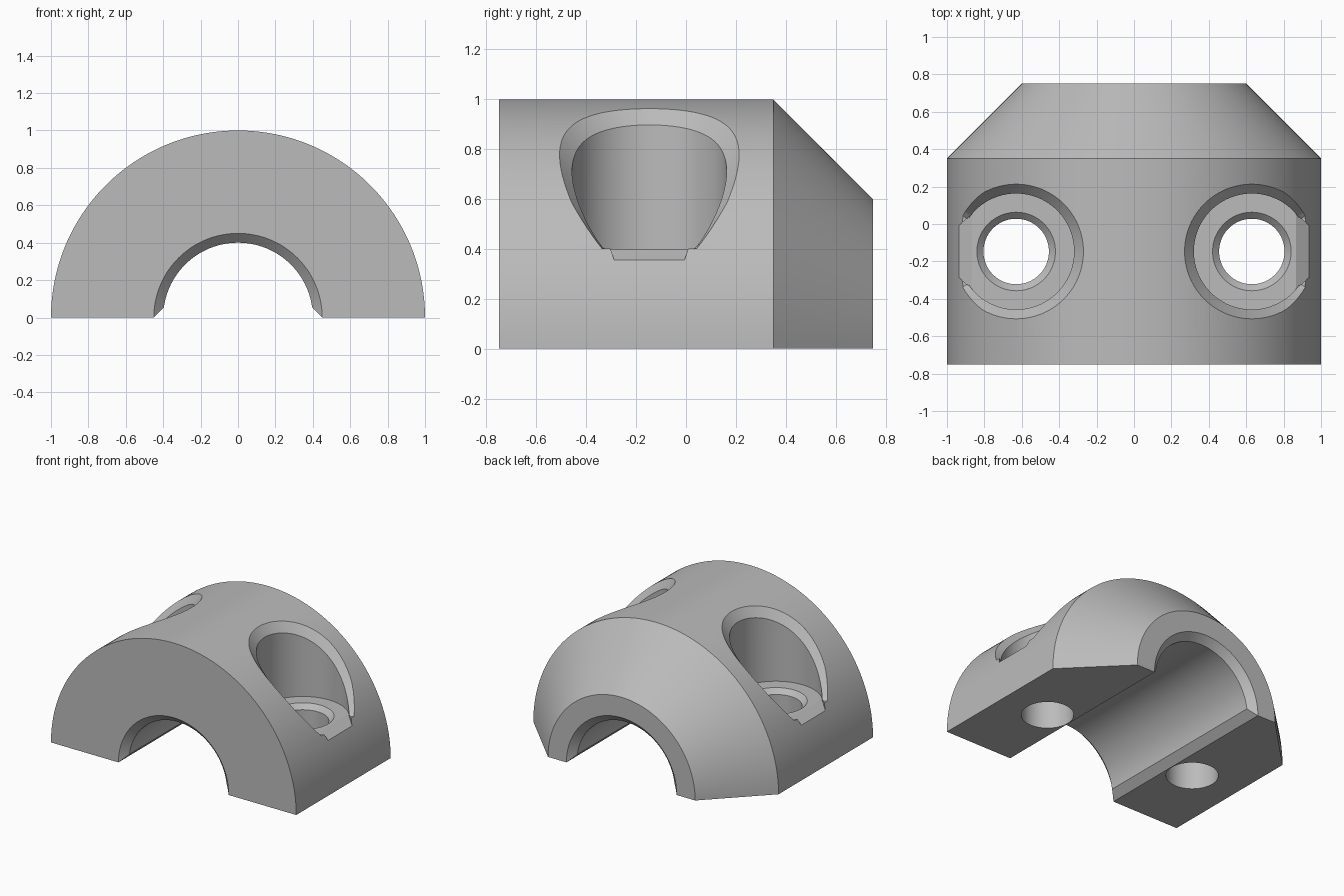
import bpy, bmesh
from math import sin, cos, pi, sqrt, radians

if "Cube" in bpy.data.objects:
    bpy.data.objects.remove(bpy.data.objects["Cube"])

HOLE_X, HOLE_Y, FLOOR = 0.63, -0.147, 0.40
BORE_R, SEAT_R, RIM_R, CH = 0.40, 0.31, 0.36, 0.05
STEPS = 96

metal = bpy.data.materials.new("grey metal")
metal.use_nodes = True
GREY = (0.5, 0.5, 0.5, 1)
metal.diffuse_color = GREY
metal.node_tree.nodes["Principled BSDF"].inputs["Base Color"].default_value = GREY


def loft(name, rings, closed=False):
    """Skin a row of rings; cap both ends unless the row closes on itself."""
    bm = bmesh.new()
    rows = [[bm.verts.new(p) for p in ring] for ring in rings]
    n = len(rows[0])
    for a, b in zip(rows, rows[1:]):
        for i in range(n):
            j = (i + 1) % n
            bm.faces.new((a[i], a[j], b[j], b[i]))
    bm.faces.new(rows[0])
    bm.faces.new(rows[-1])
    bmesh.ops.recalc_face_normals(bm, faces=bm.faces)
    mesh = bpy.data.meshes.new(name)
    bm.to_mesh(mesh)
    bm.free()
    mesh.materials.append(metal)
    obj = bpy.data.objects.new(name, mesh)
    bpy.context.collection.objects.link(obj)
    return obj


def circle(x, r, z):
    return [(x + r * cos(2 * pi * i / STEPS), HOLE_Y + r * sin(2 * pi * i / STEPS), z)
            for i in range(STEPS)]


def cut(body, cutter):
    cutter.hide_render = True
    mod = body.modifiers.new("cut", "BOOLEAN")
    mod.operation, mod.solver, mod.object = "DIFFERENCE", "EXACT", cutter
    bpy.context.view_layer.objects.active = body
    bpy.ops.object.modifier_apply(modifier=mod.name)
    bpy.data.objects.remove(cutter)


def surface(x):
    return sqrt(max(0.0, 1 - x * x))


# Half collar: section swept half a turn about the y axis
R = BORE_R
section = [(R + CH, -0.75), (1, -0.75), (1, 0.35), (0.6, 0.75),
           (R + CH, 0.75), (R, 0.75 - CH), (R, CH - 0.75)]
sweep = [pi * i / STEPS for i in range(STEPS + 1)]
collar = loft("half_collar", [[(r * cos(a), y, r * sin(a)) for r, y in section] for a in sweep])

# Bevel along the two lower bore edges
bevel = [(-0.47, -0.02), (0.47, -0.02), (0.37, 0.08), (-0.37, 0.08)]
cut(collar, loft("bore_edge_cutter", [[(x, y, z) for x, z in bevel] for y in (-1, 1)]))

for side in (1, -1):
    # Counterbore with a rim bevel that follows the round outer surface
    base, seat, rim, top = [], [], [], []
    for i in range(STEPS):
        a = 2 * pi * i / STEPS
        c, s = cos(a), sin(a)
        x = HOLE_X + SEAT_R * c
        h = surface(x)
        drop = CH * sqrt(1 + (x / h * s) ** 2)
        rr = RIM_R - 0.02 * max(0, c - 0.5) / 0.4
        xr = HOLE_X + rr * c
        z1 = max(FLOOR + 0.001, h - drop)
        z2 = max(z1 + 0.001, surface(xr))
        base.append((side * x, HOLE_Y + SEAT_R * s, FLOOR))
        seat.append((side * x, HOLE_Y + SEAT_R * s, z1))
        rim.append((side * xr, HOLE_Y + rr * s, z2))
        top.append((side * xr, HOLE_Y + rr * s, 1.2))
    cut(collar, loft("counterbore_cutter", [base, seat, rim, top]))

    # Sloped lip where the counterbore floor runs out of the side
    lip = []
    for x, half, z in ((0.865, 0.2, FLOOR), (1.005, 0.08, 0.31)):
        lip.append([(side * x, HOLE_Y + half, z), (side * x, HOLE_Y - half, z),
                    (side * x, HOLE_Y - half, FLOOR + 0.005),
                    (side * x, HOLE_Y + half, FLOOR + 0.005)])
    cut(collar, loft("lip_cutter", lip))

    # Screw hole with a countersunk upper edge
    stack = ((0.175, -0.1), (0.175, 0.365), (0.21, FLOOR), (0.21, FLOOR + 0.05))
    cut(collar, loft("screw_hole_cutter", [circle(side * HOLE_X, r, z) for r, z in stack]))

# Smooth curved walls, crisp machined edges
bpy.ops.object.select_all(action="DESELECT")
collar.select_set(True)
bpy.context.view_layer.objects.active = collar
bpy.ops.object.shade_smooth_by_angle(angle=radians(20))
